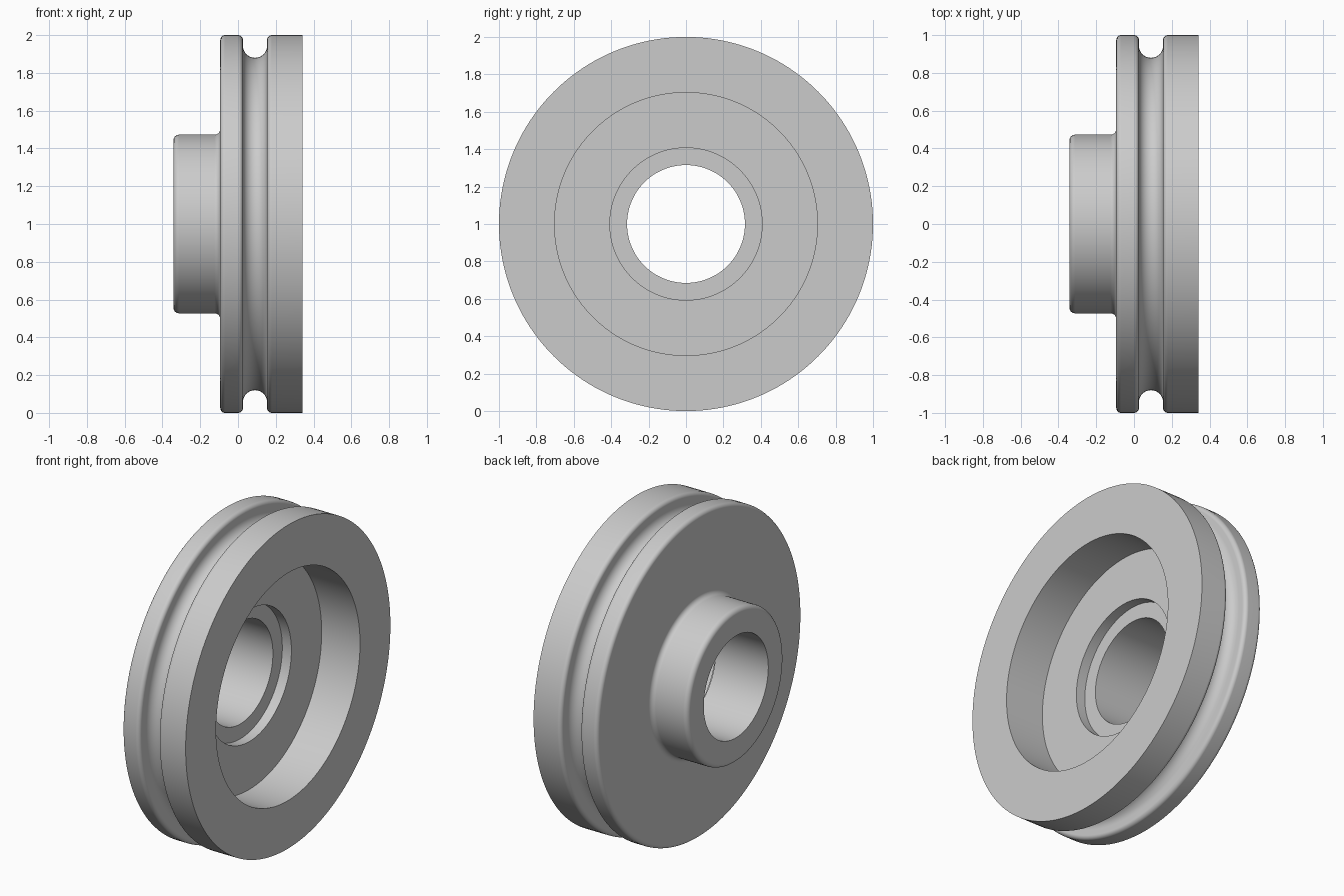
import bpy
import bmesh
from math import pi, sin, cos, radians
from mathutils import Matrix, Vector

cube = bpy.data.objects.get("Cube")
if cube:
    bpy.data.objects.remove(cube, do_unlink=True)

SEGMENTS = 160
HALF = 0.342            # half the width along the axle


def arc(cx, cr, radius, start, end, steps=6):
    """Points (axle position, radius) along an arc, angles in degrees."""
    angles = [radians(start + (end - start) * i / steps) for i in range(steps + 1)]
    return [(cx + radius * cos(a), cr + radius * sin(a)) for a in angles]


# Plain grey metal
metal = bpy.data.materials.new("grey_metal")
metal.use_nodes = True
grey = (0.6, 0.6, 0.6, 1.0)
metal.diffuse_color = grey
metal.node_tree.nodes["Principled BSDF"].inputs["Base Color"].default_value = grey

# Closed cross-section, from the bore around the outside and back
HUB, BORE, RIM = 0.473, 0.315, 1.0
FLANGE = -0.094         # outer face of the thin flange
GROOVE, GROOVE_R = 0.09, 0.064
F = 0.03                # hub fillet
E = 0.025               # flange edge rounding
g0, g1 = GROOVE - GROOVE_R, GROOVE + GROOVE_R

profile = [(-HALF, BORE)]
profile += arc(-HALF + F, HUB - F, F, 180, 90)            # hub edge
profile += arc(FLANGE - F, HUB + F, F, 270, 360)          # hub root
profile += arc(FLANGE + E, RIM - E, E, 180, 90)           # thin flange
profile += arc(g0 - E, RIM - E, E, 90, 0)
profile += arc(GROOVE, RIM - 0.12 + GROOVE_R, GROOVE_R, 180, 360, 16)  # rope groove
profile += arc(g1 + E, RIM - E, E, 180, 90)               # wide flange
profile += [(HALF, RIM), (HALF, 0.703)]
profile += [(0.08, 0.703), (0.08, 0.407)]                 # wide recess
profile += [(0.018, 0.407), (0.018, BORE)]                # bearing seat

# Spin the section around the axle
bm = bmesh.new()
verts = [bm.verts.new((x, 0, r)) for x, r in profile]
edges = [bm.edges.new((a, b)) for a, b in zip(verts, verts[1:] + verts[:1])]
bmesh.ops.spin(bm, geom=verts + edges, cent=(0, 0, 0), axis=(1, 0, 0),
               angle=2 * pi, steps=SEGMENTS, use_merge=True)
bmesh.ops.remove_doubles(bm, verts=bm.verts, dist=0.0001)
bmesh.ops.recalc_face_normals(bm, faces=bm.faces)
bmesh.ops.transform(bm, matrix=Matrix.Translation(Vector((0, 0, RIM))), verts=bm.verts)

mesh = bpy.data.meshes.new("grooved_wheel")
bm.to_mesh(mesh)
bm.free()
mesh.materials.append(metal)
wheel = bpy.data.objects.new("grooved_wheel", mesh)
bpy.context.collection.objects.link(wheel)

# Smooth round surfaces, sharp machined edges
bpy.ops.object.select_all(action='DESELECT')
wheel.select_set(True)
bpy.context.view_layer.objects.active = wheel
bpy.ops.object.shade_smooth_by_angle(angle=radians(30))
weighted = wheel.modifiers.new("flat_face_normals", 'WEIGHTED_NORMAL')
weighted.keep_sharp = True
